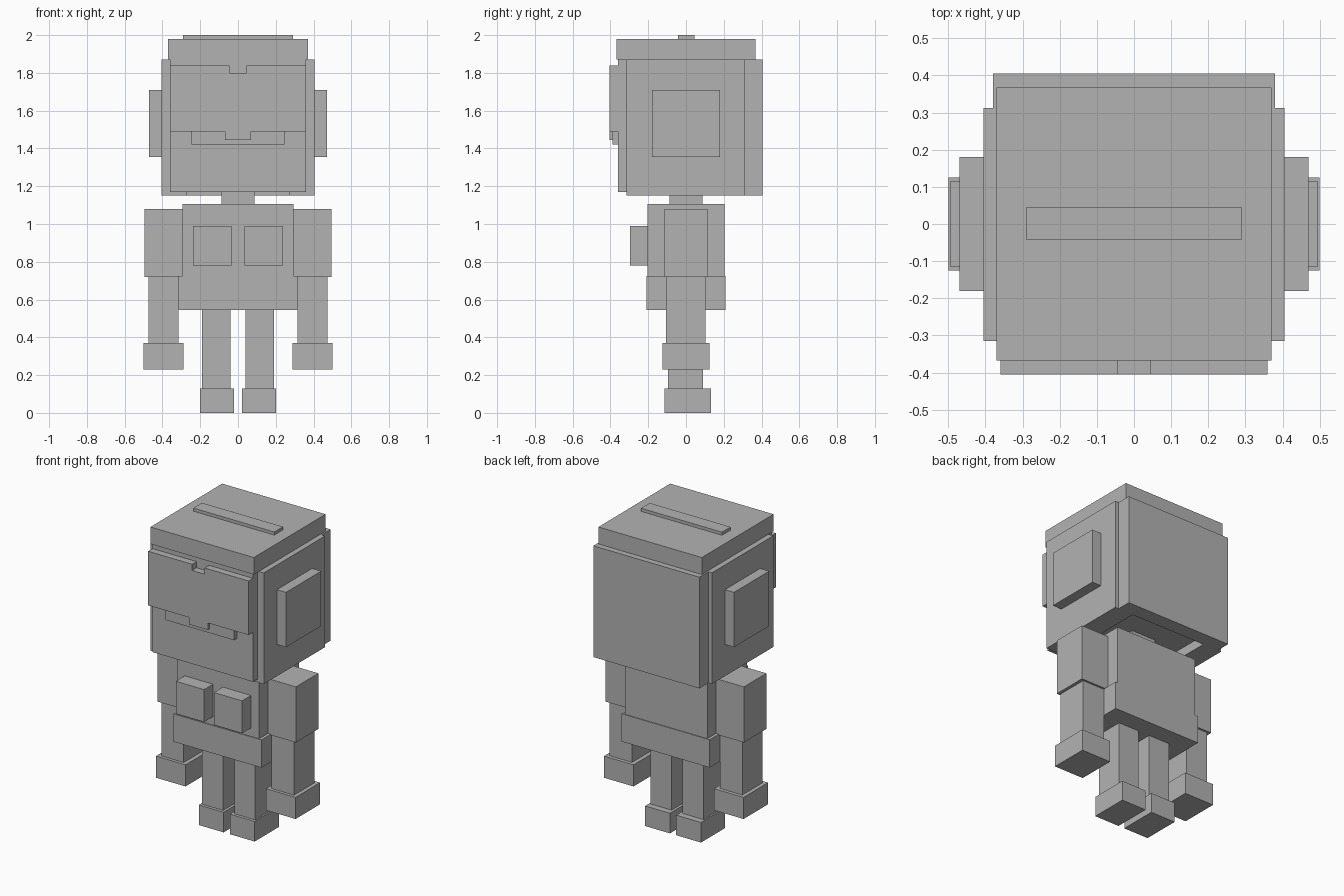
import bpy
import bmesh

default_cube = bpy.data.objects.get("Cube")
if default_cube:
    bpy.data.objects.remove(default_cube, do_unlink=True)

# One plain grey for everything
grey = bpy.data.materials.new("plain_grey")
grey.use_nodes = True
colour = (0.45, 0.45, 0.45, 1)
grey.diffuse_color = colour
grey.node_tree.nodes["Principled BSDF"].inputs["Base Color"].default_value = colour


def make_object(name, bm):
    bmesh.ops.recalc_face_normals(bm, faces=bm.faces)
    mesh = bpy.data.meshes.new(name)
    bm.to_mesh(mesh)
    bm.free()
    mesh.materials.append(grey)
    obj = bpy.data.objects.new(name, mesh)
    bpy.context.collection.objects.link(obj)
    return obj


def box(name, xs, ys, zs):
    """Box from its lower and upper limit on each axis."""
    bm = bmesh.new()
    bmesh.ops.create_cube(bm, size=1)
    for v in bm.verts:
        v.co = [lim[0] if c < 0 else lim[1] for c, lim in zip(v.co, (xs, ys, zs))]
    return make_object(name, bm)


def centred(name, half_x, ys, zs):
    return box(name, (-half_x, half_x), ys, zs)


def pair(name, xs, ys, zs):
    """The same box on the model's left (+x) and right (-x)."""
    box("left_" + name, xs, ys, zs)
    box("right_" + name, (-xs[1], -xs[0]), ys, zs)


def symmetric_plate(name, half_profile, y_front, y_back):
    """Extrude an (x, z) outline, mirrored across x = 0, along y."""
    outline = half_profile + [(-x, z) for x, z in reversed(half_profile)]
    bm = bmesh.new()
    face = bm.faces.new([bm.verts.new((x, y_front, z)) for x, z in outline])
    extruded = bmesh.ops.extrude_face_region(bm, geom=[face])["geom"]
    moved = [e for e in extruded if isinstance(e, bmesh.types.BMVert)]
    bmesh.ops.translate(bm, verts=moved, vec=(0, y_back - y_front, 0))
    return make_object(name, bm)


# Head: thick side and back panels around a core with a recessed underside
centred("head_core", 0.36, (-0.31, 0.31), (1.21, 1.868))
centred("face_panel", 0.36, (-0.36, -0.31), (1.17, 1.87))
centred("head_back", 0.38, (0.31, 0.405), (1.15, 1.87))
pair("head_side", (0.27, 0.405), (-0.315, 0.312), (1.15, 1.87))
pair("ear", (0.405, 0.47), (-0.18, 0.18), (1.355, 1.71))
centred("head_cap", 0.37, (-0.367, 0.367), (1.87, 1.98))
centred("cap_ridge", 0.29, (-0.043, 0.046), (1.98, 2.0))

# Face: visor with a brow notch and nose tab, over a shallow mouth strip
symmetric_plate("visor", [(0.045, 1.80), (0.045, 1.84), (0.36, 1.84), (0.36, 1.49),
                          (0.068, 1.49), (0.068, 1.445)], -0.405, -0.36)
centred("mouth_strip", 0.245, (-0.39, -0.36), (1.42, 1.495))

# Body
centred("neck", 0.087, (-0.088, 0.087), (1.10, 1.22))
centred("torso", 0.295, (-0.205, 0.203), (0.56, 1.105))
centred("waist", 0.315, (-0.21, 0.208), (0.545, 0.725))
pair("chest_pouch", (0.035, 0.237), (-0.297, -0.20), (0.78, 0.99))

# Arms
pair("upper_arm", (0.295, 0.495), (-0.115, 0.115), (0.72, 1.08))
pair("forearm", (0.315, 0.475), (-0.105, 0.102), (0.36, 0.72))
pair("hand", (0.288, 0.5), (-0.125, 0.125), (0.23, 0.37))

# Legs
pair("leg", (0.04, 0.19), (-0.095, 0.091), (0.12, 0.55))
pair("foot", (0.022, 0.2), (-0.115, 0.132), (0, 0.13))
